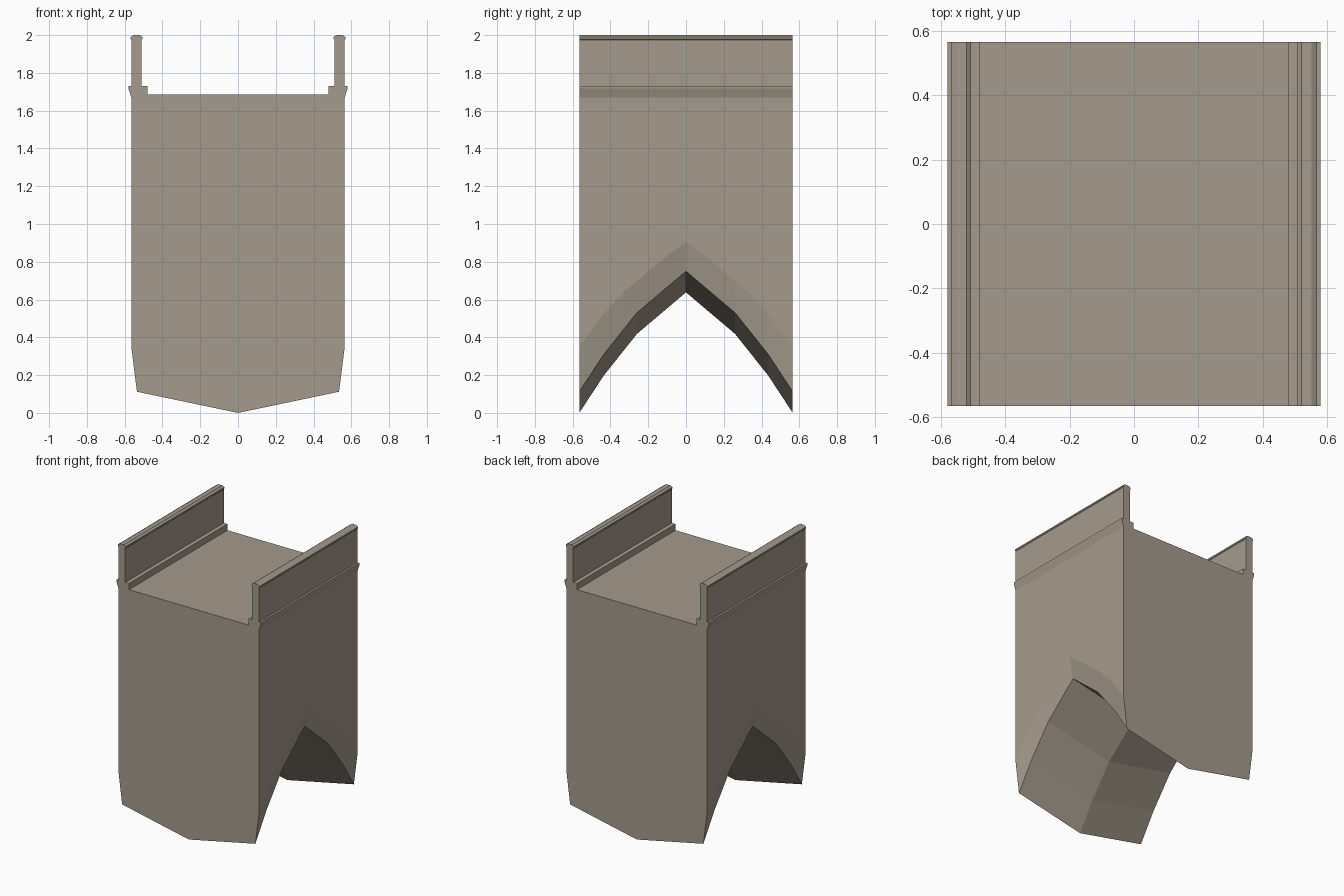
import bpy, bmesh

if "Cube" in bpy.data.objects:
    bpy.data.objects.remove(bpy.data.objects["Cube"])

HALF = 0.565      # half length along y and half width of the walls
DECK = 1.685

stone = bpy.data.materials.new("warm_stone")
stone.diffuse_color = (0.376, 0.328, 0.262, 1)
stone.use_nodes = True
stone.node_tree.nodes["Principled BSDF"].inputs["Base Color"].default_value = stone.diffuse_color


def loft(name, sections, closed):
    """Skin equal-length (x, y, z) sections and cap both ends."""
    bm = bmesh.new()
    rings = [[bm.verts.new(p) for p in s] for s in sections]
    n = len(rings[0])
    for a, b in zip(rings, rings[1:]):
        for i in range(n if closed else n - 1):
            j = (i + 1) % n
            bm.faces.new((a[i], a[j], b[j], b[i]))
    bm.faces.new(rings[0])
    bm.faces.new(rings[-1])
    bmesh.ops.recalc_face_normals(bm, faces=bm.faces)
    me = bpy.data.meshes.new(name)
    bm.to_mesh(me)
    bm.free()
    me.materials.append(stone)
    ob = bpy.data.objects.new(name, me)
    bpy.context.collection.objects.link(ob)
    return ob


def height(curve, y):
    """Piecewise linear height of an arch curve at distance y from the crown."""
    for (y0, z0), (y1, z1) in zip(curve, curve[1:]):
        if y <= y1:
            return z0 + (z1 - z0) * (y - y0) / (y1 - y0)
    return curve[-1][1]


# Pointed arch: soffit edge, and the upper edge of the side chamfer
soffit = [(0, 0.75), (0.26, 0.53), (0.435, 0.31), (HALF, 0.112)]
chamfer = [(0, 0.905), (0.09, 0.84), (0.33, 0.64), (0.44, 0.52), (HALF, 0.35)]
steps = sorted({y for y, _ in soffit + chamfer})
stations = [-y for y in reversed(steps) if y > 0] + steps

# Main block with V-shaped arch underside
sections = []
for y in stations:
    lo, up = height(soffit, abs(y)), height(chamfer, abs(y))
    right = [(0.535, lo), (HALF, up), (HALF, DECK)]
    left = [(-x, z) for x, z in reversed(right)]
    sections.append([(x, y, z) for x, z in [(0, lo - 0.112)] + right + left])
loft("arch_block", sections, True)

# Parapets: kerb, wall, rounded coping and outer ledge
profile = [(0.48, DECK), (0.48, 1.73), (0.51, 1.73), (0.51, 1.975),
           (0.506, 1.98), (0.506, 1.99), (0.52, 2.0), (0.552, 2.0),
           (0.569, 1.99), (0.569, 1.98), (HALF, 1.975), (HALF, 1.73),
           (0.58, 1.73), (0.58, 1.718), (HALF, 1.67)]
for name, side in (("left_parapet", -1), ("right_parapet", 1)):
    loft(name, [[(side * x, y, z) for x, z in profile] for y in (-HALF, HALF)], False)
